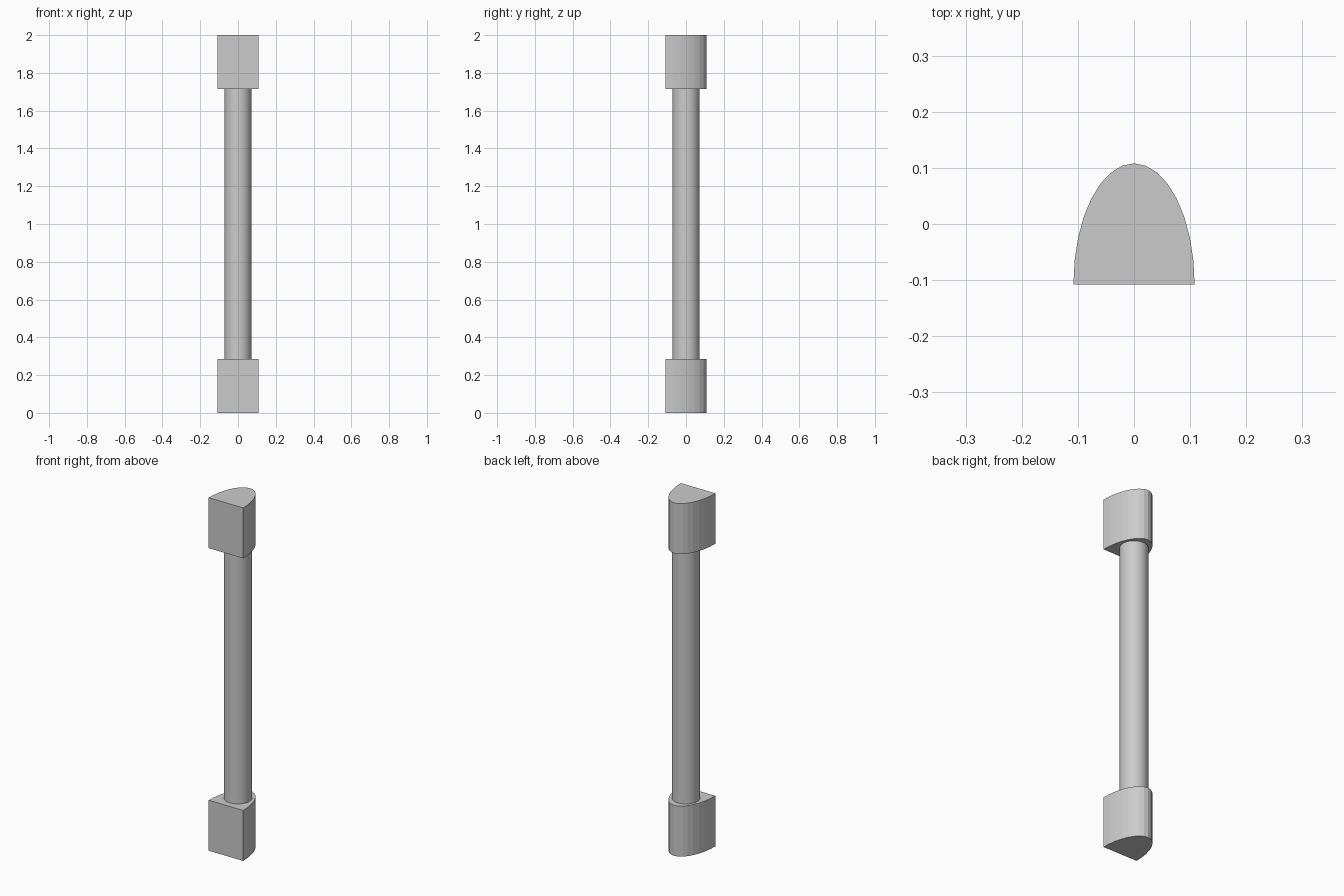
import bpy, bmesh, math

if "Cube" in bpy.data.objects:
    bpy.data.objects.remove(bpy.data.objects["Cube"])

HALF = 0.108      # half width and half depth of the end blocks
BLOCK_H = 0.286
ROD_R = 0.072
HEIGHT = 2.0


def make_prism(name, profile, z0, z1):
    """Extrude a closed xy profile from z0 to z1."""
    bm = bmesh.new()
    face = bm.faces.new([bm.verts.new((x, y, z0)) for x, y in profile])
    ext = bmesh.ops.extrude_face_region(bm, geom=[face])
    verts = [g for g in ext["geom"] if isinstance(g, bmesh.types.BMVert)]
    bmesh.ops.translate(bm, verts=verts, vec=(0, 0, z1 - z0))
    bmesh.ops.recalc_face_normals(bm, faces=bm.faces[:])
    mesh = bpy.data.meshes.new(name)
    bm.to_mesh(mesh)
    bm.free()
    obj = bpy.data.objects.new(name, mesh)
    bpy.context.collection.objects.link(obj)
    return obj


# End blocks: half-ellipse profile, flat side to the front
SEG = 16
arch = [(HALF * math.cos(math.pi * i / SEG),
         -HALF + 2 * HALF * math.sin(math.pi * i / SEG)) for i in range(SEG + 1)]
make_prism("bottom_block", arch, 0, BLOCK_H)
make_prism("top_block", arch, HEIGHT - BLOCK_H, HEIGHT)

# Round rod, ends seated slightly inside the blocks
bpy.ops.mesh.primitive_cylinder_add(vertices=32, radius=ROD_R,
                                    depth=HEIGHT - 2 * BLOCK_H + 0.02,
                                    location=(0, 0, HEIGHT / 2))
rod = bpy.context.object
rod.name = "rod"
bpy.ops.object.shade_smooth_by_angle(angle=math.radians(30))
